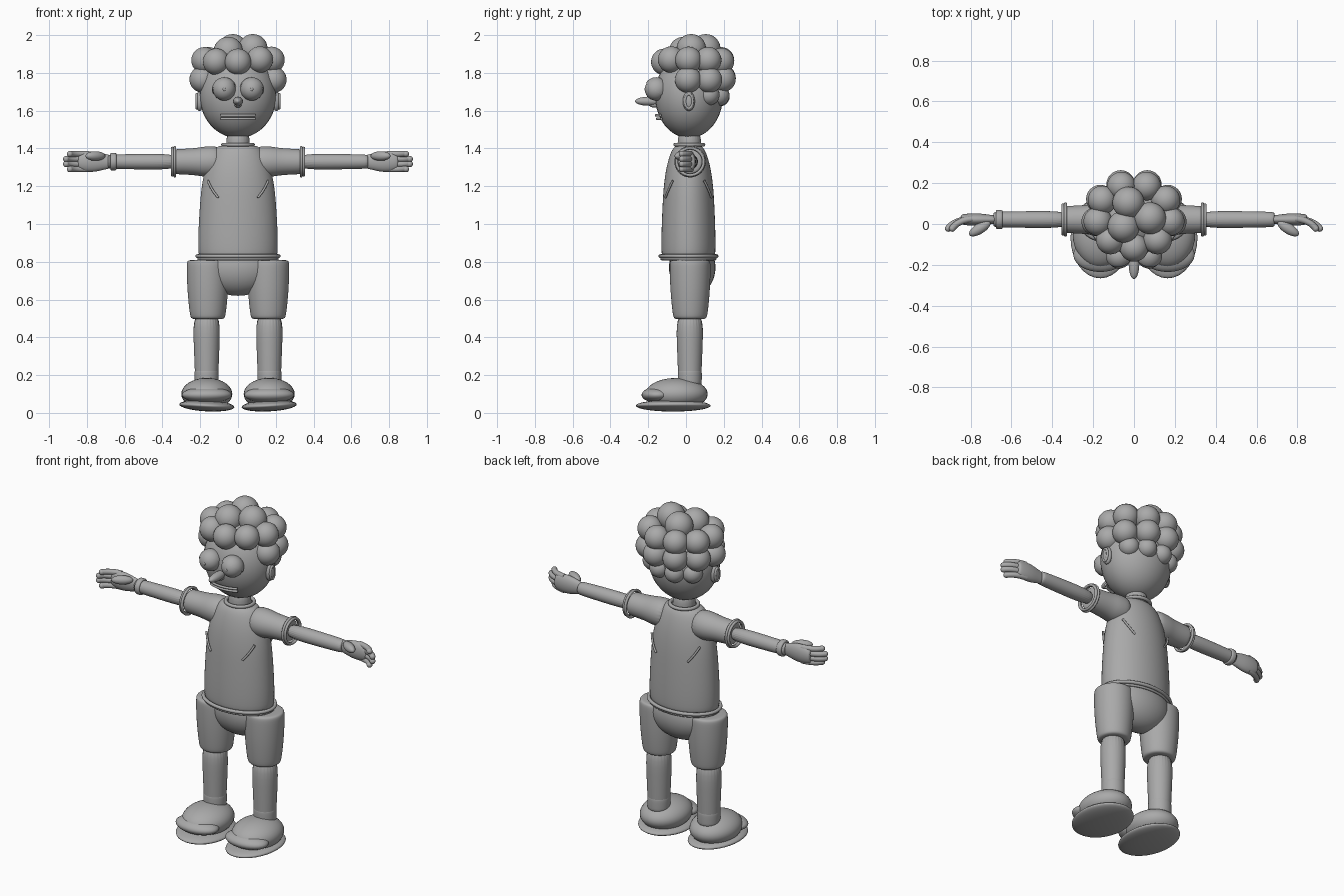
import bpy, bmesh, math, random
from mathutils import Vector, Matrix

random.seed(2)
default_cube = bpy.data.objects.get("Cube")
if default_cube:
    bpy.data.objects.remove(default_cube)

GREY = (.4, .4, .4, 1)
grey = bpy.data.materials.new("plain grey")
grey.use_nodes = True
grey.diffuse_color = GREY
grey.node_tree.nodes["Principled BSDF"].inputs["Base Color"].default_value = GREY


def link_object(name, data):
    """Put new geometry in the scene with the shared colour."""
    data.materials.append(grey)
    part = bpy.data.objects.new(name, data)
    bpy.context.collection.objects.link(part)
    return part


def mesh_object(name, bm):
    """Turn a bmesh into a smooth shaded object."""
    bmesh.ops.recalc_face_normals(bm, faces=bm.faces)
    for face in bm.faces:
        face.smooth = True
    mesh = bpy.data.meshes.new(name)
    bm.to_mesh(mesh)
    bm.free()
    return link_object(name, mesh)


def ellipse_point(centre, width, depth, degrees, axis):
    """Point on an ellipse lying across the given axis."""
    angle = math.radians(degrees)
    u, v = width * math.cos(angle), depth * math.sin(angle)
    offset = (u, v, 0) if axis == "z" else (0, u, v)
    return Vector(centre) + Vector(offset)


def turned(name, centre, profile, depth=1, axis="z", side=1, sections=24):
    """Solid of rings along an axis; the profile lists (distance, radius)."""
    bm = bmesh.new()
    direction = Vector((0, 0, 1)) if axis == "z" else Vector((side, 0, 0))
    rings = []
    for distance, radius in profile:
        middle = Vector(centre) + direction * distance
        rings.append([bm.verts.new(ellipse_point(middle, radius, radius * depth, 360 * i / sections, axis))
                      for i in range(sections)])
    for lower, upper in zip(rings, rings[1:]):
        for i in range(sections):
            j = (i + 1) % sections
            bm.faces.new((lower[i], lower[j], upper[j], upper[i]))
    bm.faces.new(rings[0])
    bm.faces.new(rings[-1])
    part = mesh_object(name, bm)
    part.modifiers.new("rounding", "SUBSURF").levels = 2
    return part


def ball(name, centre, radii, turn=0, axis="Z", keep_side=None):
    """Ellipsoid, optionally turned, or halved to keep one side."""
    bm = bmesh.new()
    bmesh.ops.create_uvsphere(bm, u_segments=32, v_segments=20, radius=1)
    if keep_side:
        everything = bm.verts[:] + bm.edges[:] + bm.faces[:]
        bmesh.ops.bisect_plane(bm, geom=everything, plane_co=(0, 0, 0), plane_no=keep_side, clear_inner=True)
    place = Matrix.Translation(centre) @ Matrix.Rotation(math.radians(turn), 4, axis)
    bm.transform(place @ Matrix.Diagonal((*radii, 1)))
    return mesh_object(name, bm)


def tube(name, points, thickness, closed=False):
    """Round tube along a smooth path."""
    curve = bpy.data.curves.new(name, "CURVE")
    curve.dimensions = "3D"
    curve.bevel_depth = thickness
    curve.use_fill_caps = True
    spline = curve.splines.new("NURBS")
    spline.points.add(len(points) - 1)
    for knot, point in zip(spline.points, points):
        knot.co = (*point, 1)
    spline.use_cyclic_u = closed
    spline.use_endpoint_u = not closed
    spline.order_u = 3
    return link_object(name, curve)


def hoop(name, centre, width, depth, thickness, axis="z"):
    points = [ellipse_point(centre, width, depth, degrees, axis) for degrees in range(0, 360, 15)]
    return tube(name, points, thickness, closed=True)


# Shirt, hem and collar
shirt_profile = [(.82, .2), (.83, .213), (.95, .213), (1.1, .204), (1.2, .195),
                 (1.3, .175), (1.38, .14), (1.41, .11), (1.415, .09)]
turned("shirt_body", (0, .013, 0), shirt_profile, depth=.68)
hoop("shirt_hem", (0, .013, .83), .217, .15, .01)
hoop("shirt_hem_edge", (0, .013, .815), .21, .143, .007)
hoop("collar", (0, .018, 1.42), .08, .075, .01)
turned("neck", (0, .018, 0), [(1.37, .064), (1.42, .063), (1.5, .06)])

# Head, nose and mouth
ball("head", (0, .016, 1.68), (.203, .18, .225))
ball("nose", (0, -.195, 1.65), (.026, .075, .024))
ball("nose_underside", (0, -.165, 1.63), (.018, .03, .014))
for lip_height, lip_depth in ((1.575, .175), (1.557, .168)):
    lip_path = [ellipse_point((0, .016, lip_height), .18, lip_depth, degrees, "z")
                for degrees in range(240, 301, 10)]
    tube("lip", lip_path, .007)

# Curly hair in rows: height, curl size, row width, first angle, angle step, number
hair_rows = [(1.92, .078, .08, -10, 120, 3),
             (1.865, .07, .18, -90, 40, 9),
             (1.765, .07, .19, -10, 40, 6),
             (1.685, .056, .165, 35, 36, 4)]
for height, size, width, first, step, number in hair_rows:
    for i in range(number):
        centre = ellipse_point((0, .04, height), width, width * .86, first + step * i, "z")
        centre.z += random.uniform(-1, 1) * .008
        ball("hair_curl", centre, [size] * 3)

for side in (1, -1):
    # Eye and ear
    eye = Vector((side * .073, -.158, 1.713))
    ball("eye", eye, [.06] * 3)
    ball("eyelid", eye, [.064] * 3, keep_side=(side * .15, .55, .8))
    ball("pupil", eye - Vector((0, .059, 0)), (.008, .003, .008))
    ear = Vector((side * .203, .015, 1.65))
    ball("ear", ear, (.022, .032, .052))
    hoop("ear_rim", ear + Vector((side * .015, 0, 0)), .02, .038, .007, axis="x")

    # Sleeve, cuff and arm
    shoulder = Vector((0, .022, 1.33))
    sleeve_profile = [(.08, .08), (.15, .083), (.19, .079), (.23, .071), (.33, .067), (.34, .064)]
    turned("sleeve", shoulder, sleeve_profile, axis="x", side=side)
    for reach, radius in ((.335, .076), (.348, .072)):
        hoop("sleeve_cuff", shoulder + Vector((side * reach, 0, 0)), radius, radius, .008, axis="x")
    turned("arm", shoulder, [(.3, .042), (.5, .042), (.68, .038), (.69, .035)], axis="x", side=side)

    # Hand with bent fingers
    turned("palm", shoulder, [(.67, .02), (.7, .022), (.75, .03), (.8, .031), (.84, .026), (.85, .02)],
           depth=1.8, axis="x", side=side)
    for i, tip in enumerate((.89, .91, .91, .89)):
        height = 1.29 + i * .027
        tip_point = Vector((side * tip, -.022, height))
        bend = Vector((side * (tip - .03), .02, height))
        tube("finger", [(side * .79, .025, height), bend, tip_point], .016)
        ball("fingertip", tip_point, [.016] * 3)
    ball("thumb", (side * .755, -.022, 1.36), (.06, .026, .025), turn=side * -32)

    # Shirt folds on chest and back
    for upper, lower in ((-.07, -.109), (.096, .135)):
        bulge = (upper + lower) * .53
        tube("shirt_fold", [(side * .16, upper, 1.23), (side * .14, bulge, 1.18),
                            (side * .105, lower, 1.14)], .006)

    # Shorts leg, bare leg and sock
    hip = Vector((side * .16, .022, 0))
    turned("shorts_leg", hip, [(.81, .09), (.807, .11), (.78, .113), (.65, .11),
                               (.52, .096), (.5, .09), (.495, .07)], depth=.97)
    ankle = Vector((side * .166, .02, 0))
    turned("leg", ankle, [(.12, .06), (.2, .062), (.38, .07), (.54, .073)])
    turned("sock", ankle, [(.14, .062), (.16, .064), (.225, .065), (.235, .06)])

    # Shoe
    ball("shoe_sole", (side * .165, -.068, .038), (.146, .198, .03), turn=side * -3, axis="Y")
    ball("shoe_upper", (side * .165, -.05, .1), (.135, .165, .085))
    ball("shoe_toe", (side * .165, -.15, .095), (.132, .085, .042))

# Seat of the shorts between the legs, and the wristband
ball("shorts_seat", (0, .033, .77), (.2, .123, .15))
turned("wristband", (0, .022, 1.33), [(.643, .04), (.645, .048), (.675, .048), (.677, .04)], axis="x", side=-1)
